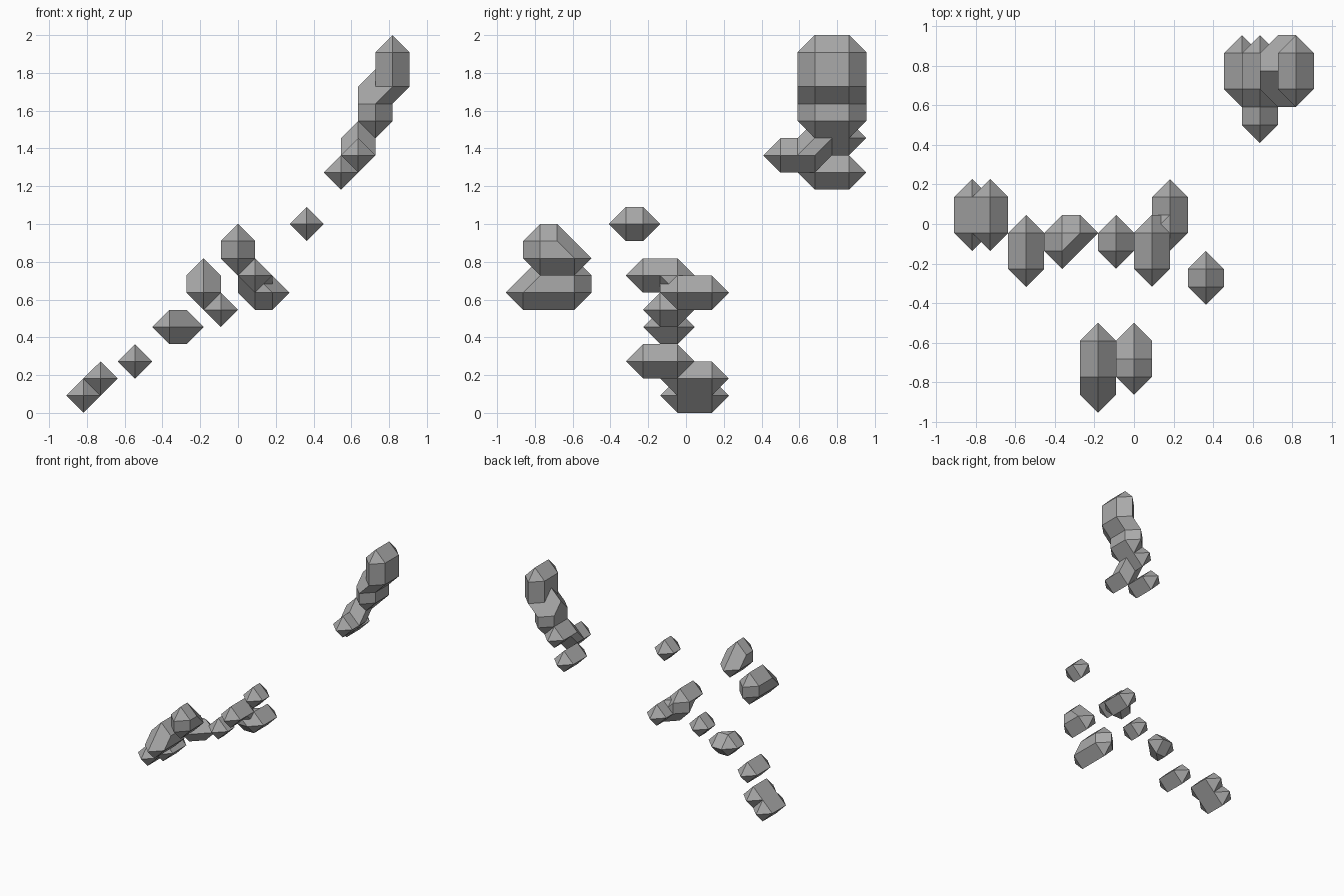
import bpy
import bmesh
from mathutils import Vector

default_cube = bpy.data.objects.get("Cube")
if default_cube:
    bpy.data.objects.remove(default_cube, do_unlink=True)

STEP = 1 / 11  # half-width of one bar
ROW_OFFSET = 0.5  # bars sit on half steps along y

stone = bpy.data.materials.new("stone_grey")
stone.use_nodes = True
stone_colour = (0.4, 0.4, 0.4, 1)
stone.diffuse_color = stone_colour
stone.node_tree.nodes["Principled BSDF"].inputs["Base Color"].default_value = stone_colour


def tips(x, z, first, last):
    """Corner points of a diamond bar running along y, pointed at both ends."""
    points = []
    for y in (first, last):
        centre = Vector((x, y + ROW_OFFSET, z))
        for axis in range(3):
            for side in (-STEP, STEP):
                offset = Vector()
                offset[axis] = side
                points.append(centre * STEP + offset)
    return points


def crystal(name, *chunks):
    """Each chunk is a list of bars wrapped in one convex faceted skin."""
    bm = bmesh.new()
    for bars in chunks:
        part = bmesh.new()
        for bar in bars:
            for point in tips(*bar):
                part.verts.new(point)
        bmesh.ops.remove_doubles(part, verts=part.verts, dist=STEP / 100)
        hull = bmesh.ops.convex_hull(part, input=part.verts)
        loose = {g for g in hull["geom_interior"] + hull["geom_unused"]
                 if isinstance(g, bmesh.types.BMVert)}
        bmesh.ops.delete(part, geom=list(loose), context="VERTS")
        bmesh.ops.dissolve_limit(part, angle_limit=0.01, verts=part.verts, edges=part.edges)
        bmesh.ops.recalc_face_normals(part, faces=part.faces)
        piece = bpy.data.meshes.new(name + "_piece")
        part.to_mesh(piece)
        part.free()
        bm.from_mesh(piece)
        bpy.data.meshes.remove(piece)
    mesh = bpy.data.meshes.new(name)
    bm.to_mesh(mesh)
    bm.free()
    mesh.materials.append(stone)
    obj = bpy.data.objects.new(name, mesh)
    bpy.context.collection.objects.link(obj)


# Single bars of the low trail: x, z, first row, last row
crystal("lowest_bar", [(-9, 1, -1, 1)])
crystal("second_bar", [(-8, 2, -1, 1)])
crystal("third_bar", [(-6, 3, -3, -1)])
crystal("small_bar", [(-1, 6, -2, -1)])
crystal("lone_bar", [(4, 11, -4, -3)])

# Wedge in the middle of the trail
crystal("trail_wedge", [(-4, 5, -2, -1), (-3, 5, -1, -1)])

# Crossed pair at the end of the trail
crystal("crossed_pair",
        [(1, 8, -3, -1)],
        [(2, 7, -1, 1)],
        [(1, 7, -1, -1), (2, 7, -1, 0)],
        [(1, 7, -1, -1), (1, 8, -2, -1)],
        [(1, 7, -1, -1), (1, 8, -1, -1), (2, 7, -1, -1)])

# Two large stones at the front
crystal("front_stone_lower", [(-2, 7, -10, -7), (-2, 8, -9, -7)])
crystal("front_stone_upper", [(0, 9, -9, -7), (0, 10, -9, -8)])

# Tall stack at the back
crystal("stack_base", [(6, 14, 7, 9)])
crystal("stack_step",
        [(7, 15, 5, 7)],
        [(7, 16, 7, 9)],
        [(7, 15, 6, 7), (7, 16, 7, 8)])
crystal("stack_top",
        [(8, 17, 7, 9), (8, 18, 7, 9)],
        [(8, 18, 7, 9), (8, 19, 8, 8), (9, 19, 7, 9)],
        [(9, 19, 7, 9), (9, 21, 7, 9)])
